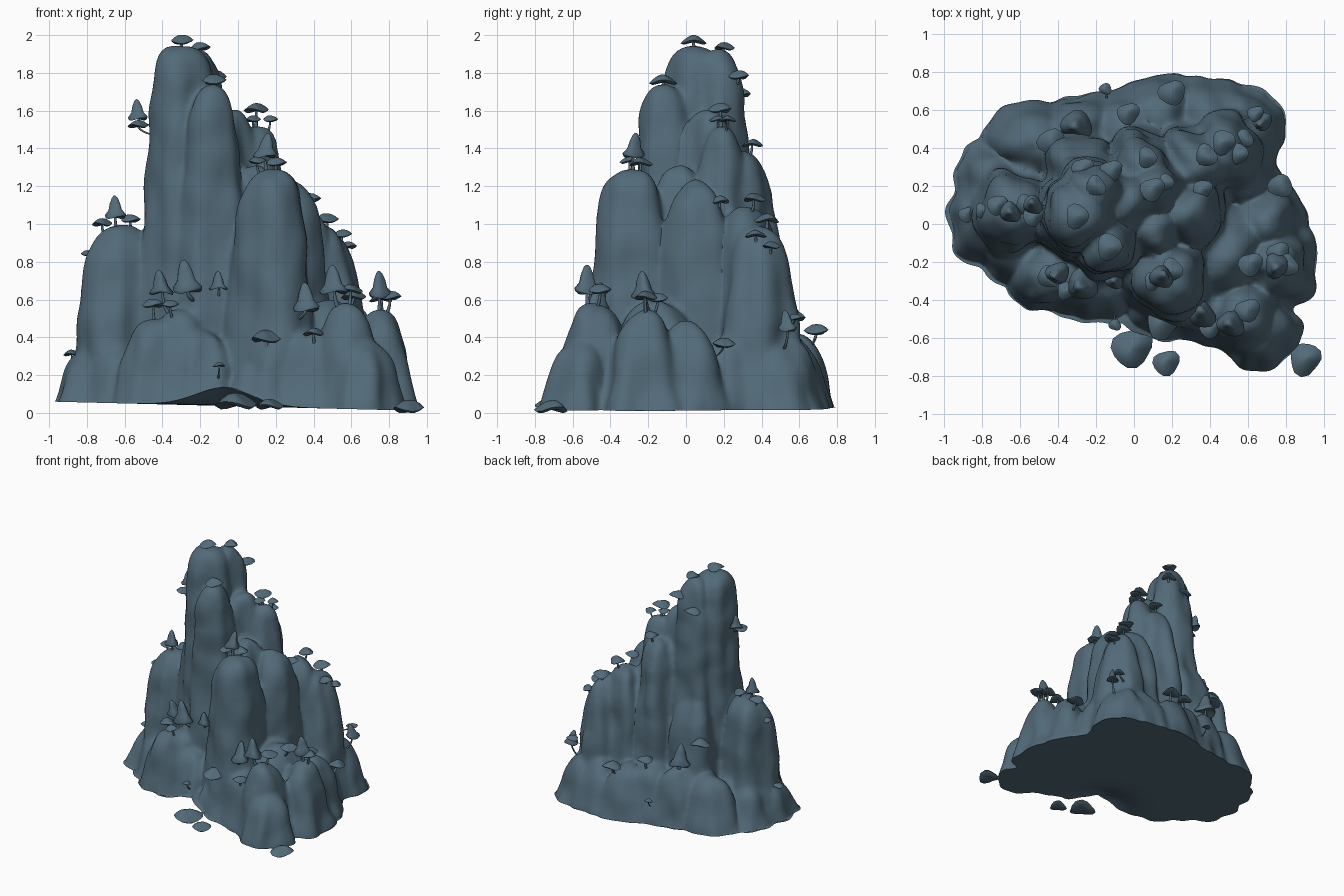
import bpy, bmesh, math, random
from mathutils import Vector, noise
from mathutils.bvhtree import BVHTree

random.seed(4)
cube = bpy.data.objects.get("Cube")
if cube:
    bpy.data.objects.remove(cube)

slate = bpy.data.materials.new("slate_blue")
slate.use_nodes = True
COLOUR = (0.085, 0.145, 0.19, 1)
slate.diffuse_color = COLOUR
slate.node_tree.nodes["Principled BSDF"].inputs["Base Color"].default_value = COLOUR


def add_object(name, bm):
    mesh = bpy.data.meshes.new(name)
    bmesh.ops.recalc_face_normals(bm, faces=bm.faces[:])
    bm.to_mesh(mesh)
    bm.free()
    mesh.materials.append(slate)
    obj = bpy.data.objects.new(name, mesh)
    bpy.context.collection.objects.link(obj)
    return obj


def smooth(obj, angle):
    bpy.ops.object.select_all(action="DESELECT")
    obj.select_set(True)
    bpy.context.view_layer.objects.active = obj
    bpy.ops.object.shade_smooth_by_angle(angle=math.radians(angle))


def skin(bm, rings):
    """Bridge a list of vertex-position rings and cap both ends."""
    loops = [[bm.verts.new(p) for p in ring] for ring in rings]
    n = len(loops[0])
    for a, b in zip(loops, loops[1:]):
        for i in range(n):
            j = (i + 1) % n
            bm.faces.new((a[i], a[j], b[j], b[i]))
    bm.faces.new(loops[0][::-1])
    bm.faces.new(loops[-1])


def pillar(bm, x, y, height, top_r, base_r):
    """Round-topped rock column with gentle flutes and a flared foot."""
    phase = random.uniform(0, math.tau)
    power = 1.5 * height / top_r
    rings = []
    for s in range(23):
        z = -0.1 + (height + 0.1) * (1 - (1 - s / 22) ** 2)
        t = max(z, 0.03) / height
        r = base_r + (top_r - base_r) * t + 0.05 * math.exp(-t * height / 0.13)
        r *= math.sqrt(max(1 - t ** power, 0.001))
        ring = []
        for i in range(28):
            a = math.tau * i / 28
            rr = r * (1 + 0.07 * math.sin(3 * a + phase) + 0.04 * math.sin(5 * a + 2 * phase))
            ring.append((x + rr * math.cos(a), y + rr * math.sin(a), z))
        rings.append(ring)
    skin(bm, rings)


# Rock columns: x, y, height, top radius, base radius
PEAKS = [
    (-0.3, 0.05, 1.945, 0.16, 0.25), (-0.21, 0.18, 1.91, 0.12, 0.27),
    (-0.14, -0.11, 1.73, 0.11, 0.23), (-0.05, 0.12, 1.6, 0.12, 0.28),
    (0.11, 0.19, 1.53, 0.07, 0.33), (0.03, 0.3, 1.38, 0.12, 0.26),
    (0.1, -0.04, 1.32, 0.1, 0.26), (0.18, -0.29, 1.3, 0.15, 0.26),
    (0.28, 0.05, 1.22, 0.13, 0.26), (0.32, 0.32, 1.1, 0.13, 0.26),
    (0.47, 0.38, 0.99, 0.13, 0.25), (-0.63, 0.07, 1.01, 0.16, 0.26),
    (-0.28, 0.28, 1.0, 0.16, 0.24),
]
FOOTHILLS = [
    (-0.77, 0.0, 0.36, 0.12, 0.18), (-0.72, 0.2, 0.38, 0.14, 0.2),
    (-0.53, 0.42, 0.45, 0.14, 0.21), (-0.28, 0.48, 0.47, 0.15, 0.18),
    (-0.05, 0.5, 0.46, 0.15, 0.19), (0.13, 0.57, 0.42, 0.15, 0.19),
    (0.4, 0.54, 0.4, 0.16, 0.2), (0.56, 0.52, 0.39, 0.15, 0.19),
    (0.56, 0.25, 0.42, 0.13, 0.18), (0.69, 0.0, 0.47, 0.12, 0.19),
    (0.74, -0.22, 0.54, 0.12, 0.2), (0.57, -0.48, 0.58, 0.13, 0.2),
    (0.67, -0.57, 0.38, 0.14, 0.16), (0.39, -0.45, 0.45, 0.12, 0.17),
    (0.12, -0.42, 0.3, 0.12, 0.15), (-0.18, -0.34, 0.44, 0.12, 0.16),
    (-0.3, -0.26, 0.54, 0.13, 0.19), (-0.45, -0.26, 0.5, 0.12, 0.18),
    (-0.63, -0.1, 0.36, 0.13, 0.18), (0.05, 0.1, 0.5, 0.42, 0.48),
    (0.45, -0.15, 0.6, 0.2, 0.3),
]
bm = bmesh.new()
for column in PEAKS + FOOTHILLS:
    pillar(bm, *column)
mountain = add_object("mountain", bm)

# Fuse the columns into one weathered rock
remesh = mountain.modifiers.new("fuse", "REMESH")
remesh.mode = "VOXEL"
remesh.voxel_size = 0.016
relax = mountain.modifiers.new("weather", "SMOOTH")
relax.factor = 0.5
relax.iterations = 16
graph = bpy.context.evaluated_depsgraph_get()
fused = bpy.data.meshes.new_from_object(mountain.evaluated_get(graph))
mountain.modifiers.clear()
mountain.data = fused

# Carve vertical runnels, then trim to a slightly arched underside
normals = [v.normal.copy() for v in fused.vertices]
for v, n in zip(fused.vertices, normals):
    p = v.co
    ripple = noise.noise(Vector((p.x * 8, p.y * 8, p.z * 1.5)))
    lump = noise.noise(Vector((p.x * 6, p.y * 6, p.z * 5 + 3)))
    v.co = p + n * (0.025 * ripple + 0.02 * lump + 0.004)
    arch = math.exp(-((v.co.x + 0.06) / 0.22) ** 2 - ((v.co.y + 0.5) / 0.2) ** 2)
    v.co.z = max(v.co.z, 0.035 - 0.025 * v.co.x + 0.1 * arch)
fused.update()
smooth(mountain, 60)
surface = BVHTree.FromPolygons([v.co.copy() for v in fused.vertices],
                               [tuple(f.vertices) for f in fused.polygons])

# Canopy profiles: radius and height as multiples of the canopy size
SPIRE = [(0.08, 2), (0.26, 1.8), (0.48, 1.25), (0.62, 0.6), (1, 0.1), (0.92, -0.1), (0.1, 0.1)]
DOME = [(0.08, 0.6), (0.42, 0.5), (0.75, 0.28), (1.05, 0), (0.85, -0.14), (0.1, -0.06)]


def canopy(bm, centre, size, profile):
    phase = random.uniform(0, math.tau)
    tilt = Vector((random.uniform(-0.18, 0.18), random.uniform(-0.18, 0.18), 0))
    rings = []
    for r, h in profile:
        ring = []
        for i in range(14):
            a = math.tau * i / 14
            rr = size * r * (1 + 0.1 * math.sin(3 * a + phase) + 0.07 * math.sin(2 * a - phase))
            droop = 0.15 * size * r * math.sin(2 * a + phase)
            ring.append(centre + tilt * h * size
                        + Vector((rr * math.cos(a), rr * math.sin(a), h * size + droop)))
        rings.append(ring)
    skin(bm, rings)


def trunk(bm, root, tip, width):
    """Tapered trunk that leaves the rock and bends upward."""
    bend = Vector((tip.x, tip.y, root.z * 0.6 + tip.z * 0.4))
    rings = []
    for k in range(6):
        t = k / 5
        c = root * (1 - t) ** 2 + bend * 2 * t * (1 - t) + tip * t * t
        r = width * (1.5 - 0.8 * t)
        rings.append([c + Vector((r * math.cos(a), r * math.sin(a), 0.4 * r * math.sin(a)))
                      for a in (math.tau * i / 7 for i in range(7))])
    skin(bm, rings)


# Trees: x, y, canopy base height, canopy radius
SPIRES = [
    (-0.53, 0.1, 1.56, 0.05), (0.14, -0.28, 1.37, 0.06), (-0.65, 0.06, 1.04, 0.055),
    (-0.27, -0.32, 0.65, 0.08), (-0.42, -0.3, 0.64, 0.06), (0.5, -0.53, 0.67, 0.07),
    (0.36, -0.48, 0.55, 0.07), (0.75, -0.22, 0.67, 0.065), (-0.3, 0.52, 0.52, 0.08),
    (-0.1, -0.3, 0.66, 0.045), (0.7, 0.57, 0.44, 0.05),
]
DOMES = [
    (-0.3, 0.04, 1.965, 0.06), (-0.13, -0.12, 1.74, 0.065), (-0.2, 0.2, 1.92, 0.05),
    (-0.12, 0.28, 1.78, 0.055), (-0.27, 0.29, 1.5, 0.055), (-0.53, 0.04, 1.52, 0.05),
    (0.12, 0.19, 1.62, 0.06), (0.17, 0.22, 1.55, 0.04), (0.08, 0.17, 1.55, 0.04),
    (0.2, -0.24, 1.32, 0.055), (0.1, -0.3, 1.33, 0.045), (0.07, 0.35, 1.42, 0.05),
    (0.38, 0.36, 1.13, 0.055), (0.36, 0.18, 1.12, 0.05), (0.47, 0.43, 1.02, 0.06),
    (0.55, 0.37, 0.94, 0.05), (0.58, 0.45, 0.88, 0.045), (-0.72, 0.1, 1.0, 0.05),
    (-0.57, 0.1, 1.02, 0.05), (-0.8, 0.07, 0.84, 0.035), (-0.45, -0.28, 0.58, 0.055),
    (-0.36, -0.35, 0.57, 0.045), (0.6, -0.45, 0.66, 0.06), (0.65, -0.23, 0.65, 0.06),
    (0.82, -0.22, 0.65, 0.055), (0.76, -0.15, 0.6, 0.055), (0.15, -0.52, 0.36, 0.08),
    (0.4, -0.55, 0.42, 0.05), (0.77, 0.2, 0.36, 0.06), (0.2, 0.69, 0.43, 0.065),
    (-0.43, 0.43, 0.56, 0.07), (-0.03, 0.58, 0.5, 0.055), (0.64, 0.58, 0.5, 0.04),
    (-0.88, 0.05, 0.31, 0.04), (-0.15, 0.71, 0.24, 0.03), (-0.1, -0.53, 0.25, 0.03),
]
leaves, wood = bmesh.new(), bmesh.new()
for trees, profile in ((SPIRES, SPIRE), (DOMES, DOME)):
    for x, y, z, size in trees:
        ground = surface.ray_cast(Vector((x, y, 3)), Vector((0, 0, -1)))[0]
        if ground:
            z = max(z, ground.z + 0.015)
        tip = Vector((x, y, z))
        # Keep every tree close to the rock it grows from
        spot = surface.find_nearest(tip)[0]
        reach = tip - spot
        tip = spot + reach.normalized() * min(reach.length, 0.075)
        root, normal = surface.find_nearest(tip - Vector((0, 0, 0.05)))[:2]
        canopy(leaves, tip, size, profile)
        trunk(wood, root - normal * 0.02, tip + Vector((0, 0, 0.1 * size)), 0.14 * size)
smooth(add_object("tree_canopies", leaves), 60)
smooth(add_object("tree_trunks", wood), 60)

# Loose boulders at the foot of the cliff
stones = bmesh.new()
for x, y, z, size in ((-0.01, -0.65, 0.045, 0.1), (0.17, -0.73, 0.035, 0.065), (0.9, -0.71, 0.02, 0.08)):
    canopy(stones, Vector((x, y, z)), size, DOME)
smooth(add_object("foot_boulders", stones), 60)
